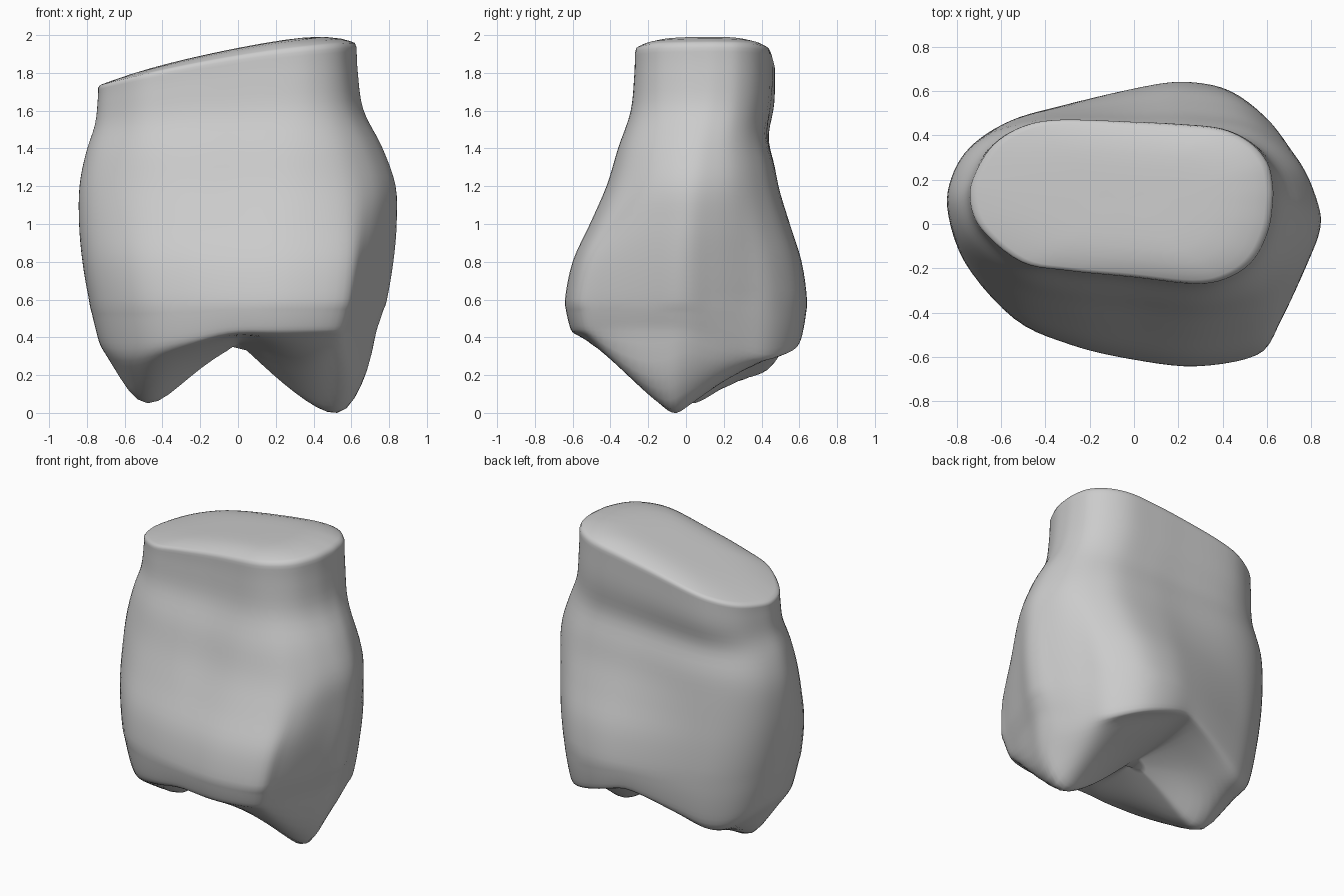
import bpy, bmesh, math
from mathutils import Vector

cube = bpy.data.objects.get("Cube")
if cube:
    bpy.data.objects.remove(cube)

enamel = bpy.data.materials.new("enamel grey")
enamel.use_nodes = True
COLOUR = (0.6, 0.6, 0.6, 1)
enamel.diffuse_color = COLOUR
enamel.node_tree.nodes["Principled BSDF"].inputs["Base Color"].default_value = COLOUR


def spline(points, steps, closed=False):
    """Smooth curve through the points."""
    n, out = len(points), []
    pts = [Vector(p) for p in points]
    get = (lambda i: pts[i % n]) if closed else (lambda i: pts[max(0, min(n - 1, i))])
    for i in range(n if closed else n - 1):
        a, b, c, d = (get(i + k) for k in (-1, 0, 1, 2))
        for s in range(steps):
            t = s / steps
            out.append(b + (c - a) * (t / 2) + (a * 2 - b * 5 + c * 4 - d) * (t * t / 2)
                       + (b * 3 - a - c * 3 + d) * (t ** 3 / 2))
    if not closed:
        out.append(pts[-1])
    return out


def sample(table, x):
    """Linear lookup in a sorted table."""
    if x <= table[0][0]:
        return table[0][1]
    for p, q in zip(table, table[1:]):
        if x <= q[0]:
            return p[1] + (q[1] - p[1]) * (x - p[0]) / (q[0] - p[0])
    return table[-1][1]


def clamp(value):
    return max(0, min(1, value))


# Outlines of the low bulge, the waist and the neck, matched point for point
BULGE = [(.84, -.03), (.79, .14), (.71, .32), (.63, .47), (.46, .6), (.24, .64), (0, .61),
         (-.36, .53), (-.57, .47), (-.72, .37), (-.81, .23), (-.84, .05), (-.78, -.19),
         (-.57, -.43), (-.3, -.545), (0, -.61), (.3, -.64), (.59, -.59), (.67, -.47), (.77, -.22)]
WAIST = [(.84, .02), (.82, .13), (.76, .26), (.65, .37), (.5, .45), (.26, .48), (0, .48),
         (-.35, .48), (-.57, .44), (-.72, .36), (-.81, .24), (-.84, .08), (-.76, -.11),
         (-.55, -.27), (-.3, -.35), (0, -.38), (.3, -.41), (.56, -.36), (.72, -.24), (.81, -.1)]
NECK = [(.625, .09), (.625, .18), (.6, .28), (.52, .37), (.39, .43), (.2, .45), (0, .46),
        (-.33, .47), (-.5, .44), (-.63, .36), (-.71, .24), (-.74, .12), (-.69, -.02),
        (-.51, -.17), (-.3, -.21), (0, -.24), (.28, -.27), (.43, -.24), (.54, -.16), (.605, -.03)]
# Height, share of bulge, share of neck, scale in x, scale in y
LEVELS = [(.42, 1, 0, .87, .95), (.5, 1, 0, .905, .985), (.6, 1, 0, .94, 1), (.8, .82, 0, .98, 1),
          (1, .42, 0, 1, 1), (1.2, .06, .03, 1, 1), (1.4, 0, .36, 1, 1),
          (1.6, 0, .83, 1, 1), (1.8, 0, .97, 1, 1), (1.93, 0, 1, 1, 1)]
# Lowest line of the two cusps along x
RIDGE = spline([(-.74, .37), (-.63, .18), (-.56, .06), (-.48, .01), (-.38, .07), (-.2, .23),
                (-.03, .34), (.03, .34), (.2, .18), (.4, .02), (.54, -.045), (.6, .01),
                (.68, .18), (.75, .42)], 5)


def ridge_y(x):
    return -.01 - .09 * x


def top_height(x):
    return 1.88 + .155 * x - .07 * x * x


def rim_drop(x, y):
    """How far the biting rim hangs lower beside the middle arch."""
    side = max(clamp(y / .4), .5 * clamp(-x / .2))
    return .15 * side * clamp(abs(x - .05) / .5)


def underside(x, y):
    half = .6 * math.sqrt(max(.05, 1 - (x / .85) ** 2))
    t = min(1, abs(y - ridge_y(x)) / half)
    low = sample(RIDGE, x)
    fold = .03 * math.exp(-((x - .1) / .12) ** 2 - ((y + .35) / .15) ** 2)
    return low + (.42 - rim_drop(x, y) - low) * t ** 1.1 + fold


bulge, waist, neck = (spline(outline, 5, True) for outline in (BULGE, WAIST, NECK))
rings = []

# Walls, leaning with the sloping top and pinched at the back of the neck
for z, low_share, neck_share, sx, sy in spline(LEVELS, 4):
    ring = []
    pinch = .08 * math.exp(-((z - 1.47) / .15) ** 2)
    for b, w, n in zip(bulge, waist, neck):
        p = w + (b - w) * low_share + (n - w) * neck_share
        x, y = p.x * sx, p.y * sy
        y -= pinch * max(0, y)
        lean = max(0, (z - 1.1) / .85) ** 2
        drop = rim_drop(x, y) * clamp((.6 - z) / .18)
        ring.append(Vector((x, y, z + (top_height(x) - 1.95) * lean - drop)))
    rings.append(ring)

# Gently domed cut at the top
centre = Vector((-.05, .1))
last = rings[-1]
for s in (.985, .95, .88, .75, .6, .45, .3, .15, .03):
    ring = []
    for v in last:
        p = centre + (v.xy - centre) * s
        dome = (.047 + .04 * p.x) * (1 - s ** 5)
        ring.append(Vector((p.x, p.y, top_height(p.x) + dome)))
    rings.append(ring)

# Underside with two cusps and the groove between them
base = rings[0]
for s in (.98, .95, .91, .86, .8, .73, .66, .58, .5, .42, .34, .26, .18, .1, .03):
    ring = []
    for v in base:
        x = v.x * s
        y = ridge_y(x) + (v.y - ridge_y(v.x)) * s
        ring.append(Vector((x, y, underside(x, y))))
    rings.insert(0, ring)

bm = bmesh.new()
grid = [[bm.verts.new(v) for v in ring] for ring in rings]
count = len(bulge)
for lower, upper in zip(grid, grid[1:]):
    for i in range(count):
        j = (i + 1) % count
        bm.faces.new((lower[i], lower[j], upper[j], upper[i]))
bm.faces.new(grid[-1])
bm.faces.new(grid[0][::-1])

# Soften the underside so the cusps read as worn
soft = [v for v in bm.verts if v.co.z < .55]
for _ in range(6):
    bmesh.ops.smooth_vert(bm, verts=soft, factor=.4, use_axis_x=True, use_axis_y=True, use_axis_z=True)
bmesh.ops.recalc_face_normals(bm, faces=bm.faces)

# Rest the taller cusp on the ground
ground = min(v.co.z for v in bm.verts)
bmesh.ops.translate(bm, verts=bm.verts, vec=(0, 0, -ground))

mesh = bpy.data.meshes.new("tooth_crown")
bm.to_mesh(mesh)
bm.free()
mesh.materials.append(enamel)
crown = bpy.data.objects.new("tooth_crown", mesh)
bpy.context.collection.objects.link(crown)
bpy.context.view_layer.objects.active = crown
crown.select_set(True)
bpy.ops.object.shade_smooth_by_angle(angle=math.radians(50))
